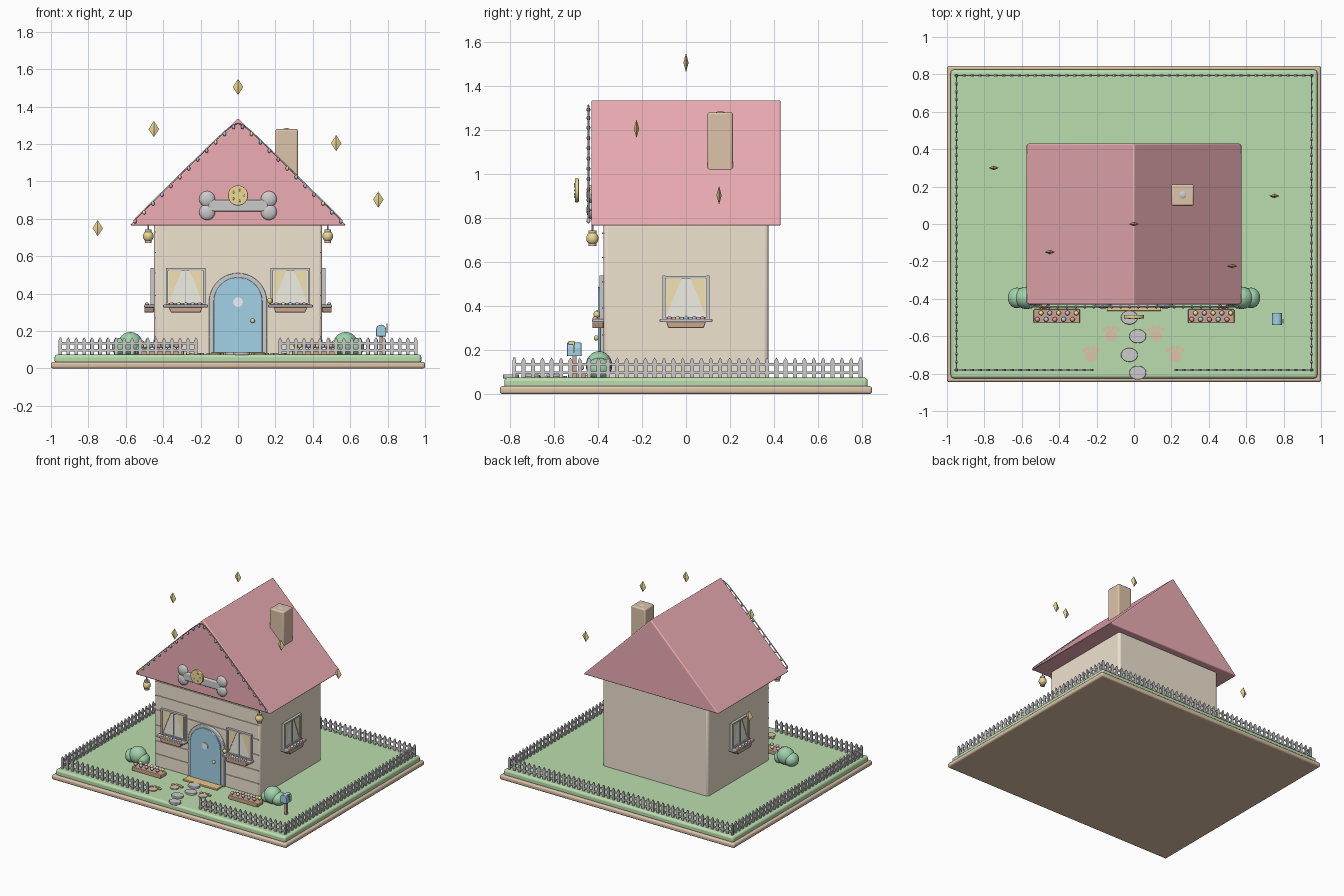
import bpy, bmesh, math
from mathutils import Matrix, Vector

if "Cube" in bpy.data.objects:
    bpy.data.objects.remove(bpy.data.objects["Cube"])

MATS = {}
PINK, TAN, CREAM, GREEN = (.85, .42, .46), (.72, .55, .4), (.87, .77, .63), (.5, .73, .43)
BLUE, GOLD, WOOD, LEAF = (.36, .64, .8), (.85, .7, .3), (.6, .38, .27), (.36, .65, .42)
COLS = dict(red=(.85, .35, .4), yellow=(.95, .8, .35), blue=(.4, .65, .85), mauve=(.7, .5, .8))


def finish(name, bm, color, bevel=0, M=None):
    bmesh.ops.recalc_face_normals(bm, faces=bm.faces)
    me = bpy.data.meshes.new(name)
    bm.to_mesh(me)
    bm.free()
    if M:
        me.transform(M)
    ob = bpy.data.objects.new(name, me)
    bpy.context.collection.objects.link(ob)
    if color:
        if color not in MATS:
            MATS[color] = bpy.data.materials.new("paint")
            MATS[color].diffuse_color = (*color, 1)
        me.materials.append(MATS[color])
    if bevel:
        b = ob.modifiers.new("bevel", 'BEVEL')
        b.width, b.segments = bevel, 3
    bpy.context.view_layer.objects.active = ob
    bpy.ops.object.select_all(action='DESELECT')
    ob.select_set(True)
    bpy.ops.object.shade_smooth_by_angle(angle=math.radians(35))
    return ob


def part(name, color, kind, items, bevel=0, M=None, rot=None, seg=20):
    """One object from many primitives; items are (centre, full size)."""
    bm = bmesh.new()
    for c, s in items:
        m = Matrix.Translation(c) @ Matrix.Diagonal((*s, 1)) @ (rot or Matrix())
        if kind == 'box':
            bmesh.ops.create_cube(bm, size=1, matrix=m)
        elif kind == 'ball':
            bmesh.ops.create_uvsphere(bm, u_segments=seg, v_segments=seg // 2 + 2, radius=.5, matrix=m)
        else:
            bmesh.ops.create_cone(bm, cap_ends=True, segments=seg + 8, radius1=.5, radius2=.5, depth=1, matrix=m)
    return finish(name, bm, color, bevel, M)


def slab(name, color, polys, y0, y1, bevel=0, M=None):
    """Front-view (x, z) outlines extruded from y0 to y1."""
    bm = bmesh.new()
    for pts in polys:
        f = bm.faces.new([bm.verts.new((x, y0, z)) for x, z in pts])
        ex = bmesh.ops.extrude_face_region(bm, geom=[f])['geom']
        bmesh.ops.translate(bm, vec=(0, y1 - y0, 0), verts=[v for v in ex if isinstance(v, bmesh.types.BMVert)])
    return finish(name, bm, color, bevel, M)


def tube(name, color, pts, r):
    cu = bpy.data.curves.new(name, 'CURVE')
    cu.dimensions, cu.bevel_depth, cu.bevel_resolution = '3D', r, 1
    sp = cu.splines.new('POLY')
    sp.points.add(len(pts) - 1)
    for p, q in zip(sp.points, pts):
        p.co = (*q, 1)
    bpy.context.collection.objects.link(bpy.data.objects.new(name, cu))


FRONT = Matrix.Rotation(math.pi / 2, 4, 'X')

# ground
part("base", TAN, 'box', [((0, 0, .018), (2, 1.69, .036))], .012)
part("lawn", GREEN, 'box', [((0, 0, .05), (1.96, 1.65, .05))], .015)

# house
part("walls", CREAM, 'box', [((0, 0, .42), (.9, .75, .72))], .018)
slab("roof", PINK, [[(-.578, .765), (.578, .765), (0, 1.338)]], -.43, .43, .008)
part("siding_strips", CREAM, 'box', [((0, -.375, z), (.88, .012, .006)) for z in (.17, .27, .39, .51, .62, .73)])
part("chimney", TAN, 'box', [((.26, .155, 1.1), (.12, .115, .36))], .01)
part("chimney_pot", None, 'ball', [((.26, .155, 1.265), (.06, .06, .04))])

# door
def arch(w, top):
    return [(-w, .075), (w, .075)] + [(w * math.cos(a), top - w + w * math.sin(a))
            for a in [math.pi * i / 24 for i in range(25)]]

slab("door_frame", None, [arch(.155, .51)], -.39, -.36, .005)
slab("door", BLUE, [arch(.13, .487)], -.4, -.36, .004)
part("door_window", (.8, .9, .95), 'cyl', [((0, -.4, .355), (.052, .012, .052))], rot=FRONT)
part("door_knob", GOLD, 'ball', [((.078, -.407, .255), (.024, .022, .024))])
part("doormat", (.8, .58, .25), 'box', [((0, -.42, .08), (.29, .09, .014))], .004)
part("door_bell", GOLD, 'ball', [((.17, -.405, .362), (.028, .03, .032))])

# windows, built facing -y and placed on three walls
def window(tag, M):
    part("window_glass_" + tag, (.88, .87, .78), 'box', [((0, -.004, .435), (.2, .01, .19))], M=M)
    part("window_frame_" + tag, None, 'box',
         [((s * .1, -.008, .435), (.012, .022, .205)) for s in (-1, 1)] +
         [((0, -.008, z), (.212, .022, .012)) for z in (.345, .531)] +
         [((0, -.008, .435), (.006, .014, .19))], M=M)
    slab("curtains_" + tag, (.9, .76, .45), [[(s * .088, .525), (s * .02, .525), (s * .06, .43), (s * .088, .355)]
         for s in (-1, 1)], -.013, -.006, M=M)
    part("window_sill_" + tag, None, 'box', [((0, -.024, .334), (.24, .055, .014))], .004, M)
    slab("window_box_" + tag, WOOD, [[(-.09, .328), (.09, .328), (.08, .3), (-.08, .3)]], -.05, 0, .003, M)
    for i, (n, c) in enumerate(COLS.items()):
        part(f"window_flowers_{tag}_{n}", c, 'ball',
             [((x, -.038, .343), (.022, .022, .022)) for x in ([-.075, .075] if i == 0 else [-.075 + .0375 * i])],
             M=M, seg=12)

for tag, x in (("left", -.28), ("right", .28)):
    window("front_" + tag, Matrix.Translation((x, -.375, 0)))
for tag, s in (("left", -1), ("right", 1)):
    window("side_" + tag, Matrix.Translation((s * .45, 0, 0)) @ Matrix.Rotation(s * math.pi / 2, 4, 'Z'))

# bone sign and round treat on the gable
part("bone_ends", None, 'ball', [((sx * .165, -.432, z), (.085, .04, .085)) for sx in (-1, 1) for z in (.836, .906)])
part("bone_bar", None, 'box', [((0, -.432, .871), (.32, .03, .062))], .008)
part("round_treat", GOLD, 'cyl', [((0, -.496, .925), (.108, .018, .108))], .004, rot=FRONT)
part("treat_chips", WOOD, 'ball', [((.03 * math.cos(a), -.505, .925 + .03 * math.sin(a)), (.012, .006, .012))
     for a in [i * 1.257 for i in range(5)]], seg=10)

# garland along the gable
def gable(t):
    x = .55 * t
    return Vector((x, -.443, 1.345 - math.sqrt(x * x + .0012) * .99))

tube("garland_cord", None, [gable(i / 20 - 1) for i in range(41)], .004)
for k, (n, c) in enumerate(COLS.items()):
    part("garland_bulbs_" + n, c, 'ball', [(gable(i / 11.5 - 1) - Vector((0, 0, .012)), (.017, .017, .024))
         for i in range(24) if i % 4 == k], seg=12)

# hanging lanterns
L = [(s * .48, -.425) for s in (-1, 1)]
part("lanterns", GOLD, 'ball', [((x, y, .707), (.056, .056, .06)) for x, y in L])
part("lantern_caps", TAN, 'cyl', [((x, y, z), (.036, .036, .012)) for x, y in L for z in (.678, .737)])
part("lantern_hooks", None, 'cyl', [((x, y, .753), (.008, .008, .03)) for x, y in L])

# bushes and flower beds
for tag, s in (("left", -1), ("right", 1)):
    part("bush_" + tag, LEAF, 'ball', [((s * .575, -.395, .13), (.13, .12, .13)),
         ((s * .625, -.395, .115), (.1, .11, .1)), ((s * .53, -.395, .11), (.09, .1, .09))])
    part("flower_bed_" + tag, WOOD, 'box', [((s * .413, -.493, .088), (.247, .075, .03))], .005)
    spots = [(s * .413 + (i - 2) * .047 + j * .02 - .01, -.51 + j * .034) for i in range(5) for j in (0, 1)]
    part("flower_stems_" + tag, LEAF, 'cyl', [((x, y, .108), (.006, .006, .02)) for x, y in spots], seg=4)
    for k, (n, c) in enumerate(COLS.items()):
        part(f"bed_flowers_{tag}_{n}", c, 'ball', [((x, y, .12), (.026, .026, .024))
             for i, (x, y) in enumerate(spots) if i % 4 == k], seg=12)

# stepping stones and paw prints
part("stepping_stones", None, 'cyl', [((x, y, .08), (.09, .074, .018)) for x, y in
     ((-.025, -.5), (.02, -.6), (-.025, -.7), (.02, -.795))], .004)
paws = [(-.122, -.597), (.118, -.597), (-.23, -.708), (.222, -.708)]
part("paw_prints", TAN, 'cyl', [((x, y, .077), (.064, .062, .01)) for x, y in paws] +
     [((x + dx, y + dy, .077), (.023, .025, .01)) for x, y in paws
      for dx, dy in ((-.036, .033), (-.013, .043), (.013, .043), (.036, .033))])

# mailbox
part("mailbox_post", WOOD, 'box', [((.765, -.507, .12), (.018, .018, .11))])
slab("mailbox", BLUE, [[(.738, .172), (.792, .172)] + [(.765 + .027 * math.cos(a), .207 + .027 * math.sin(a))
     for a in [math.pi * i / 12 for i in range(13)]]], -.54, -.475, .003)
part("mailbox_flag", GOLD, 'box', [((.796, -.51, .215), (.006, .006, .05)), ((.796, -.52, .233), (.006, .026, .016))])

# picket fence with a gap at the path
X, Y0, Y1, GAP = .95, -.78, .793, .225
runs = [((-X, Y0), (-GAP, Y0)), ((GAP, Y0), (X, Y0)), ((X, Y0), (X, Y1)), ((-X, Y1), (X, Y1)), ((-X, Y0), (-X, Y1))]
for k, (a, b) in enumerate(runs):
    d = Vector(b) - Vector(a)
    n = round(d.length / .0425)
    M = Matrix.Translation((*a, 0)) @ Matrix.Rotation(math.atan2(d.y, d.x), 4, 'Z')
    w = .009
    slab(f"pickets_{k}", None, [[(x - w, .07), (x + w, .07), (x + w, .152), (x, .166), (x - w, .152)]
         for x in [d.length * i / n for i in range(n + 1)]], -.005, .005, M=M)
    part(f"fence_rails_{k}", None, 'box', [((d.length / 2, 0, z), (d.length, .006, .012)) for z in (.097, .135)], M=M)

# floating sparkles
for i, c in enumerate([(-.45, -.15, 1.28), (0, 0, 1.505), (.525, -.225, 1.205), (.75, .15, .903), (-.75, .3, .75)]):
    bm = bmesh.new()
    for s in (1, -1):
        bmesh.ops.create_cone(bm, segments=4, radius1=1, radius2=0, depth=1,
                              matrix=Matrix.Diagonal((.028, .012, s * .043, 1)) @ Matrix.Translation((0, 0, .5)))
    bmesh.ops.remove_doubles(bm, verts=bm.verts, dist=.0005)
    ob = finish(f"sparkle_{i}", bm, GOLD)
    ob.location = c

for m in bpy.data.materials:
    if m.users and not m.is_grease_pencil:
        m.use_nodes = True
        m.node_tree.nodes["Principled BSDF"].inputs["Base Color"].default_value = m.diffuse_color
